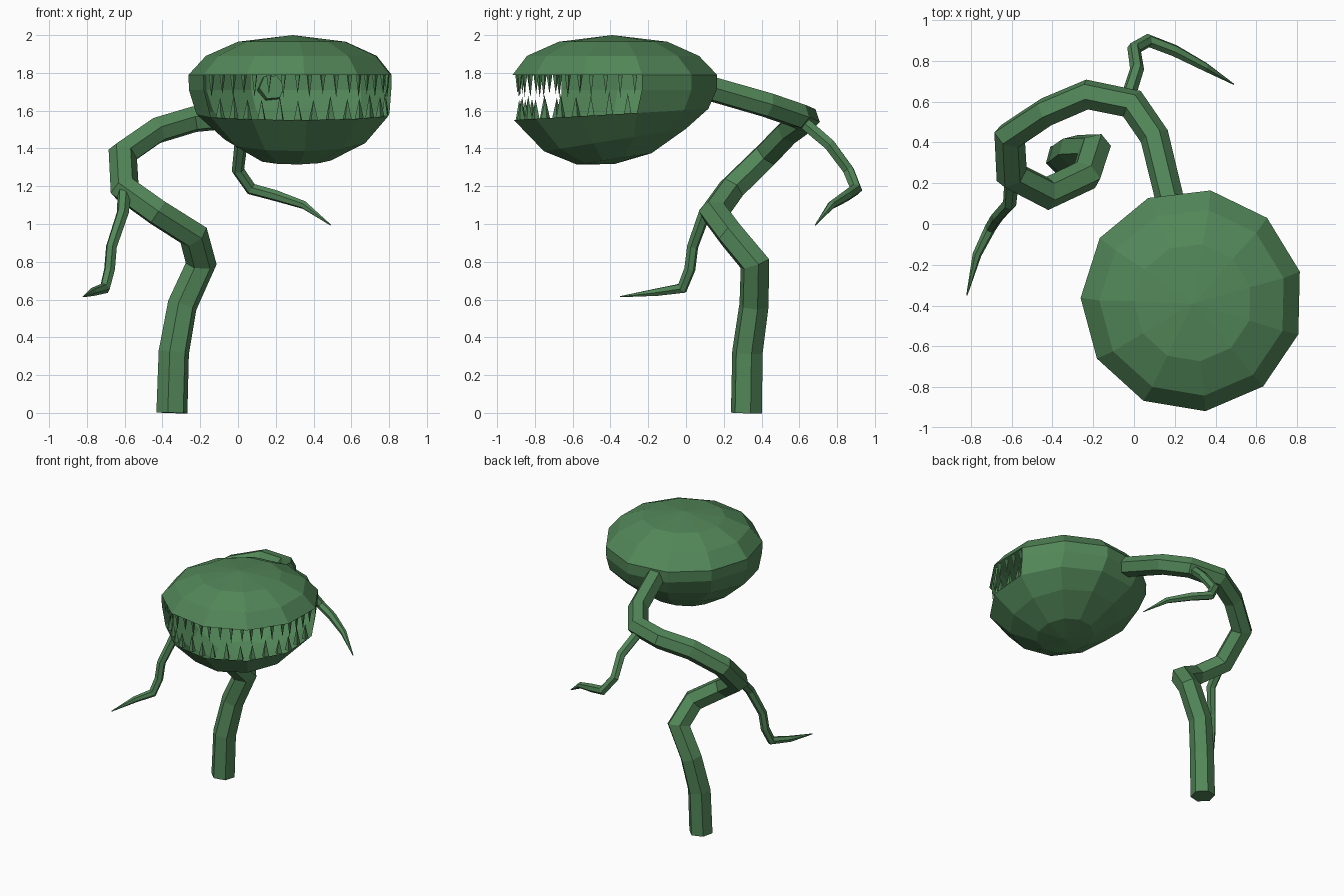
import bpy, bmesh, math
from mathutils import Vector

if "Cube" in bpy.data.objects:
    bpy.data.objects.remove(bpy.data.objects["Cube"])

green = bpy.data.materials.new("leaf green")
green.diffuse_color = (0.085, 0.24, 0.098, 1)
green.use_nodes = True
green.node_tree.nodes["Principled BSDF"].inputs["Base Color"].default_value = green.diffuse_color


def finish(name, bm, fix=True):
    if fix:
        bmesh.ops.recalc_face_normals(bm, faces=bm.faces)
    me = bpy.data.meshes.new(name)
    bm.to_mesh(me)
    bm.free()
    me.materials.append(green)
    ob = bpy.data.objects.new(name, me)
    bpy.context.collection.objects.link(ob)
    return ob


def tube(name, pts, radii, sides=6, turn=15):
    """Sweep a polygon along a path with mitred joints."""
    pts = [Vector(p) for p in pts]
    bm = bmesh.new()
    d = (pts[1] - pts[0]).normalized()
    u = d.cross(Vector((0, 1, 0))).normalized()
    v = d.cross(u)
    angs = [math.radians(turn) + math.tau * k / sides for k in range(sides)]
    offs = [(u * math.cos(a) + v * math.sin(a)) * radii[0] for a in angs]
    prev = [bm.verts.new(pts[0] + o) for o in offs]
    bm.faces.new(prev)
    for i in range(1, len(pts)):
        d = (pts[i] - pts[i - 1]).normalized()
        n = d
        if i < len(pts) - 1:
            n = (d + (pts[i + 1] - pts[i]).normalized()).normalized()
        s = radii[i] / radii[i - 1]
        offs = [(o - d * (o.dot(n) / d.dot(n))) * s for o in offs]
        ring = [bm.verts.new(pts[i] + o) for o in offs]
        for k in range(sides):
            j = (k + 1) % sides
            bm.faces.new((prev[k], prev[j], ring[j], ring[k]))
        prev = ring
    bm.faces.new(prev)
    return finish(name, bm)


# Twisting stem
tube("stem",
     [(-.35, .32, 0), (-.34, .325, .32), (-.295, .36, .57), (-.195, .365, .79),
      (-.235, .24, .94), (-.425, .15, 1.06), (-.60, .24, 1.185), (-.61, .43, 1.37),
      (-.43, .55, 1.495), (-.23, .635, 1.555), (-.01, .59, 1.575), (.10, .43, 1.63),
      (.18, .10, 1.725)],
     [.085, .083, .08, .078, .077, .076, .075, .074, .073, .072, .071, .071, .07])

# Two tapering tendrils
tube("left_tendril",
     [(-.60, .22, 1.19), (-.61, .10, 1.06), (-.67, .035, .88), (-.68, .02, .76),
      (-.705, -.02, .66), (-.77, -.15, .64), (-.82, -.35, .615)],
     [.036, .033, .03, .03, .028, .022, .003])
tube("right_tendril",
     [(-.03, .62, 1.54), (.015, .76, 1.42), (.0, .86, 1.285), (.07, .90, 1.185),
      (.20, .85, 1.15), (.35, .77, 1.10), (.49, .685, .995)],
     [.036, .034, .032, .031, .03, .022, .003])

# Hollow head: eleven-sided shell with five sides left open for the mouth
SIDES = 11
A0 = math.radians(80.5)
MOUTH = range(3, 8) 


def unit(k):
    a = A0 - math.tau * k / SIDES
    return Vector((math.cos(a), math.sin(a), 0))


# x, y, z, radius and backward rise of each ring
RINGS = [(.29, -.385, 1.965, .29, 0), (.29, -.385, 1.89, .46, 0), (.285, -.375, 1.79, .547, 0),
         (.285, -.375, 1.71, .545, 0), (.30, -.395, 1.58, .52, .03),
         (.31, -.375, 1.445, .38, .06), (.30, -.38, 1.345, .2, .03)]


def ring_point(r, k):
    x, y, z, rad, tilt = RINGS[r]
    c = unit(k)
    return Vector((x, y, z + tilt * c.y)) + c * rad


bm = bmesh.new()
rows = [[bm.verts.new(ring_point(r, k)) for k in range(SIDES)] for r in range(len(RINGS))]
top = bm.verts.new((.29, -.39, 2.0))
bottom = bm.verts.new((.30, -.38, 1.317))
for k in range(SIDES):
    j = (k + 1) % SIDES
    bm.faces.new((top, rows[0][k], rows[0][j]))
    bm.faces.new((bottom, rows[-1][j], rows[-1][k]))
    for r in range(len(RINGS) - 1):
        if r in (2, 3) and k - 0 in range(2, 7):
            continue
        bm.faces.new((rows[r][k], rows[r + 1][k], rows[r + 1][j], rows[r][j]))
loose = [v for v in bm.verts if not v.link_faces]
bmesh.ops.delete(bm, geom=loose, context='VERTS')
finish("head", bm)


# Teeth: thin spikes along both lips
def teeth(name, row, height, width, per_side):
    bm = bmesh.new()
    for k in range(2, 7):
        a, b = ring_point(row, k), ring_point(row, k + 1)
        along = (b - a).normalized()
        inward = -(unit(k) + unit(k + 1)).normalized()
        for i in range(per_side):
            p = a.lerp(b, (i + .5) / per_side) + inward * .02
            base = [bm.verts.new(p + along * (width * sx) + inward * (width * sy))
                    for sx, sy in ((-1, -.8), (1, -.8), (1, .8), (-1, .8))]
            h = height * (1 if i % 2 else .85)
            tip = bm.verts.new(p + Vector((0, 0, h)))
            bm.faces.new(base)
            for q in range(4):
                bm.faces.new((base[q], base[(q + 1) % 4], tip))
    finish(name, bm)


teeth("upper_teeth", 2, -.12, .012, 4)
teeth("lower_teeth", 4, .125, .019, 3)
